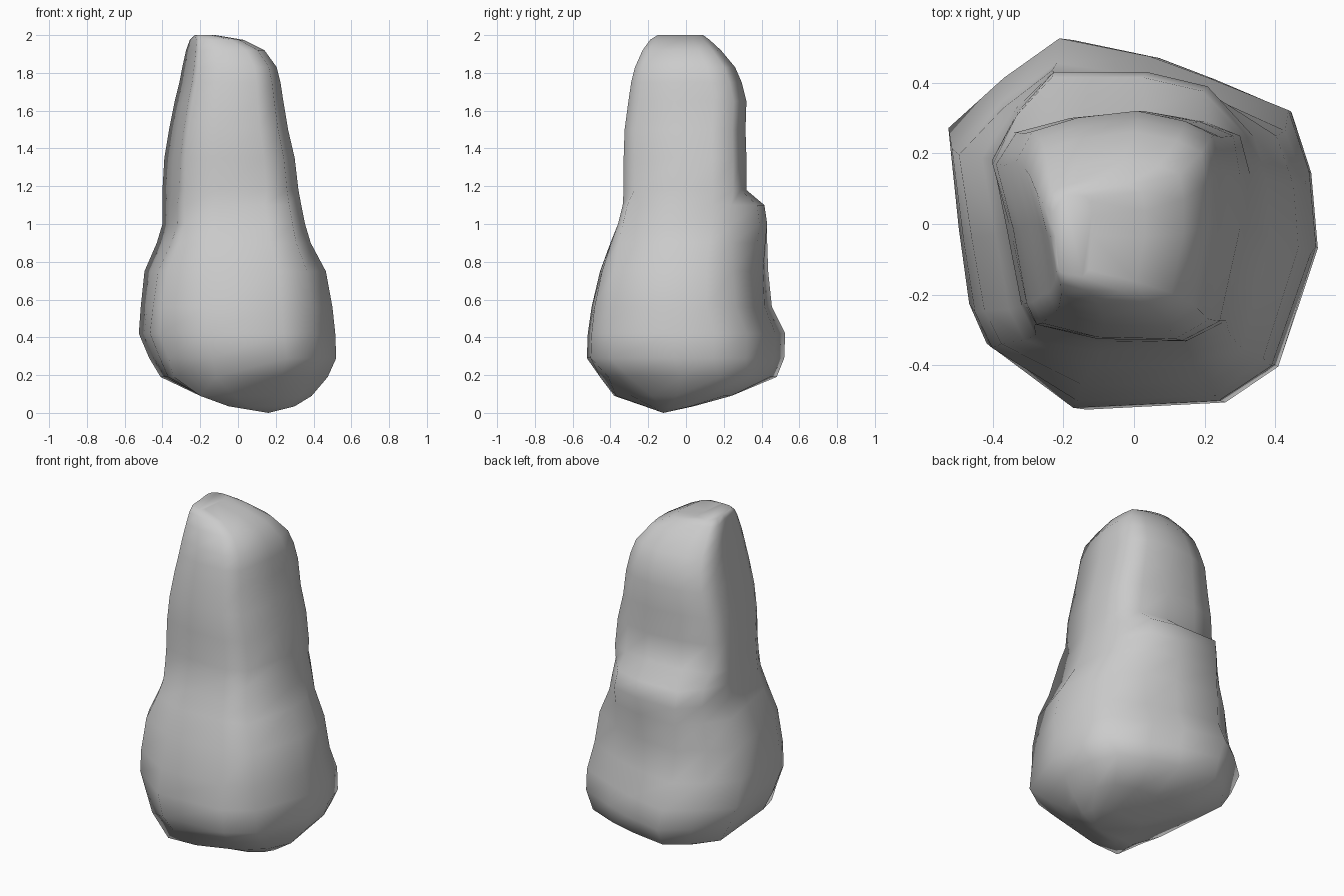
import bpy, bmesh

# Horizontal outlines, counterclockwise: underside, swollen base, shoulder, squarer shaft
FOOT = [(.39, -.05), (.36, .10), (.30, .20), (.18, .24), (.05, .24), (-.12, .24), (-.19, .21),
        (-.20, .10), (-.19, -.08), (-.195, -.25), (-.20, -.38), (-.02, -.37), (.20, -.29), (.33, -.18)]
BASE = [(.53, -.05), (.51, .16), (.45, .33), (.22, .42), (.05, .48), (-.21, .53), (-.37, .42),
        (-.53, .28), (-.50, 0), (-.47, -.21), (-.42, -.32), (-.17, -.50), (.25, -.48), (.41, -.38)]
SHOULDER = [(.345, 0), (.34, .15), (.31, .26), (.20, .40), (.03, .44), (-.23, .44), (-.33, .33),
            (-.40, .20), (-.36, 0), (-.32, -.21), (-.28, -.29), (-.10, -.335), (.15, -.335), (.28, -.31)]
SHAFT = [(.32, 0), (.32, .15), (.30, .26), (.20, .30), (.03, .33), (-.18, .31), (-.34, .27),
         (-.40, .18), (-.35, 0), (-.31, -.21), (-.28, -.27), (-.10, -.31), (.15, -.315), (.26, -.26)]
STAGES = [FOOT, BASE, SHOULDER, SHAFT]

# z, x min, x max, y min, y max, position along the stages
RINGS = [
    (.035, -.05, .30, -.22, .04, 0), (.09, -.20, .39, -.38, .24, 0),
    (.19, -.41, .475, -.455, .48, .65), (.29, -.47, .52, -.525, .52, 1),
    (.42, -.525, .515, -.52, .525, 1), (.56, -.515, .50, -.50, .455, 1.2),
    (.75, -.495, .465, -.455, .435, 1.45), (.90, -.43, .385, -.40, .43, 1.8),
    (1.00, -.40, .355, -.36, .43, 2), (1.10, -.40, .335, -.335, .415, 2),
    (1.18, -.40, .32, -.33, .32, 3), (1.35, -.39, .30, -.33, .32, 3),
    (1.50, -.365, .265, -.325, .315, 3), (1.65, -.335, .24, -.305, .32, 3),
    (1.75, -.31, .225, -.29, .295, 3), (1.83, -.295, .205, -.27, .26, 3),
    (1.92, -.275, .14, -.23, .185, 3), (1.975, -.255, .03, -.19, .125, 3),
    (2.0, -.23, -.12, -.15, .09, 3)]


def fit(values, lo, hi):
    a, b = min(values), max(values)
    return [lo + (v - a) / (b - a) * (hi - lo) for v in values]


def outline(x0, x1, y0, y1, pos):
    k = min(int(pos), 2)
    t = pos - k
    pts = [(a[0] + (b[0] - a[0]) * t, a[1] + (b[1] - a[1]) * t)
           for a, b in zip(STAGES[k], STAGES[k + 1])]
    return list(zip(fit([p[0] for p in pts], x0, x1), fit([p[1] for p in pts], y0, y1)))


# Standing stone: loft through the rings
bm = bmesh.new()
loops = [[bm.verts.new((x, y, z)) for x, y in outline(*box)] for z, *box in RINGS]
n = len(BASE)
for low, high in zip(loops, loops[1:]):
    for i in range(n):
        j = (i + 1) % n
        bm.faces.new((low[i], low[j], high[j], high[i]))

# Pointed underside and flat crown
tip = bm.verts.new((.16, -.12, 0))
for i in range(n):
    bm.faces.new((tip, loops[0][(i + 1) % n], loops[0][i]))
bm.faces.new(loops[-1])
bmesh.ops.recalc_face_normals(bm, faces=bm.faces)

mesh = bpy.data.meshes.new("standing_stone")
bm.to_mesh(mesh)
bm.free()
stone = bpy.data.objects.new("standing_stone", mesh)
bpy.context.collection.objects.link(stone)
mesh.shade_smooth()
